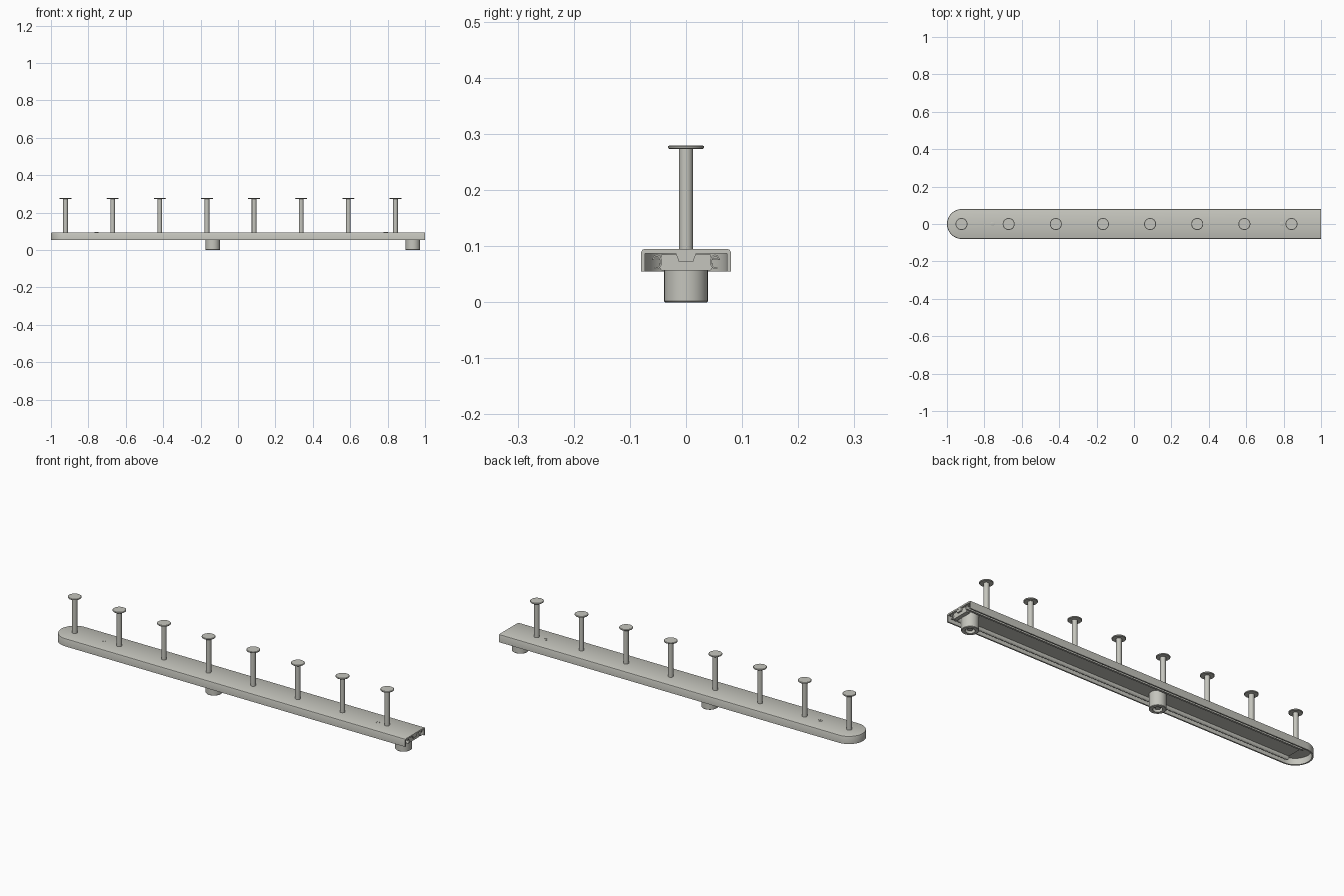
import bpy, bmesh, math

if "Cube" in bpy.data.objects:
    bpy.data.objects.remove(bpy.data.objects["Cube"])

mat = bpy.data.materials.new("light_grey")
mat.diffuse_color = (0.56, 0.56, 0.51, 1)
mat.use_nodes = True
mat.node_tree.nodes["Principled BSDF"].inputs["Base Color"].default_value = mat.diffuse_color


def finish(bm, name):
    """Turn a bmesh into a named, coloured, edge-aware smooth object."""
    bmesh.ops.recalc_face_normals(bm, faces=bm.faces)
    me = bpy.data.meshes.new(name)
    bm.to_mesh(me)
    bm.free()
    ob = bpy.data.objects.new(name, me)
    bpy.context.collection.objects.link(ob)
    me.materials.append(mat)
    bpy.ops.object.select_all(action='DESELECT')
    ob.select_set(True)
    bpy.context.view_layer.objects.active = ob
    bpy.ops.object.shade_smooth_by_angle(angle=math.radians(30))
    return ob


def lathe(name, profile, x, n=32):
    """Spin an (r, z) profile about a vertical axis at x; both ends are capped."""
    bm = bmesh.new()
    rings = [[bm.verts.new((x + r * math.cos(2 * math.pi * i / n),
                            r * math.sin(2 * math.pi * i / n), z))
              for i in range(n)] for r, z in profile]
    for a, b in zip(rings, rings[1:]):
        for i in range(n):
            j = (i + 1) % n
            bm.faces.new((a[i], a[j], b[j], b[i]))
    bm.faces.new(rings[0])
    bm.faces.new(rings[-1])
    return finish(bm, name)


def extrude_x(name, outline, x0, x1):
    """Extrude a closed (y, z) outline along x."""
    bm = bmesh.new()
    a = [bm.verts.new((x0, y, z)) for y, z in outline]
    b = [bm.verts.new((x1, y, z)) for y, z in outline]
    n = len(a)
    for i in range(n):
        j = (i + 1) % n
        bm.faces.new((a[i], a[j], b[j], b[i]))
    bm.faces.new(a)
    bm.faces.new(b)
    return finish(bm, name)


# Hollow rail: rounded left end, open right end and open underside
def rail_path(inset, n=32):
    r = 0.08 - inset
    arc = [(-0.92 - r * math.sin(math.pi * i / n), -r * math.cos(math.pi * i / n))
           for i in range(n + 1)]
    return [(1, -r)] + arc + [(1, r)]


wall = [(0.006, 0.095), (0.0018, 0.0932), (0, 0.089), (0, 0.055),
        (0.007, 0.055), (0.007, 0.087)]
bm = bmesh.new()
rows = [[bm.verts.new((x, y, z)) for x, y in rail_path(d)] for d, z in wall]
for a, b in zip(rows, rows[1:]):
    for i in range(len(a) - 1):
        bm.faces.new((a[i], a[i + 1], b[i + 1], b[i]))
bm.faces.new(rows[0])
bm.faces.new(rows[-1])
bm.faces.new([r[0] for r in rows] + [r[-1] for r in reversed(rows)])
finish(bm, "rail_shell")

# Recessed inner plate under the rail
extrude_x("inner_plate", [(-0.06, 0.075), (0.06, 0.075), (0.06, 0.079), (-0.06, 0.079)],
          -0.92, 0.97)

# Curled tracks along both sides of the channel
for s, side in ((-1, "front"), (1, "back")):
    angles = [math.radians(-120 + 280 * i / 12) for i in range(13)]
    c = [(s * (0.052 - 0.009 * math.cos(t)), 0.072 + 0.013 * math.sin(t)) for t in angles]
    c += [(s * (0.052 - 0.006 * math.cos(t)), 0.072 + 0.010 * math.sin(t))
          for t in reversed(angles)]
    extrude_x(side + "_track", c, -0.92, 0.998)

# End plug and its central key
extrude_x("end_plug", [(-0.044, 0.057), (0.044, 0.057), (0.048, 0.063),
                       (0.044, 0.085), (-0.044, 0.085), (-0.048, 0.063)], 0.972, 0.992)
extrude_x("end_key", [(-0.013, 0.073), (0.013, 0.073), (0.018, 0.087), (-0.018, 0.087)],
          0.975, 0.999)

# Eight pegs with flat round heads
for i in range(8):
    lathe("peg_%d" % (i + 1),
          [(0.0125, 0.09), (0.0125, 0.273), (0.030, 0.273), (0.032, 0.275),
           (0.032, 0.278), (0.030, 0.2795)], -0.922 + 0.252 * i)

# Two round feet, hollow below with a fastener inside
for name, x in (("middle_foot", -0.135), ("end_foot", 0.935)):
    lathe(name, [(0.039, 0.077), (0.039, 0.002), (0.037, 0), (0.022, 0),
                 (0.022, 0.018), (0.012, 0.018), (0.012, 0.006), (0.004, 0.006)], x)

# Two cross-head screws on the top
for name, x in (("left_screw", -0.757), ("right_screw", 0.79)):
    lathe(name, [(0.011, 0.093), (0.011, 0.0955), (0.007, 0.0965)], x, 16)
    for w, h in ((0.008, 0.0015), (0.0015, 0.008)):
        extrude_x(name + "_cross", [(-h, 0.096), (h, 0.096), (h, 0.0975), (-h, 0.0975)],
                  x - w, x + w)
